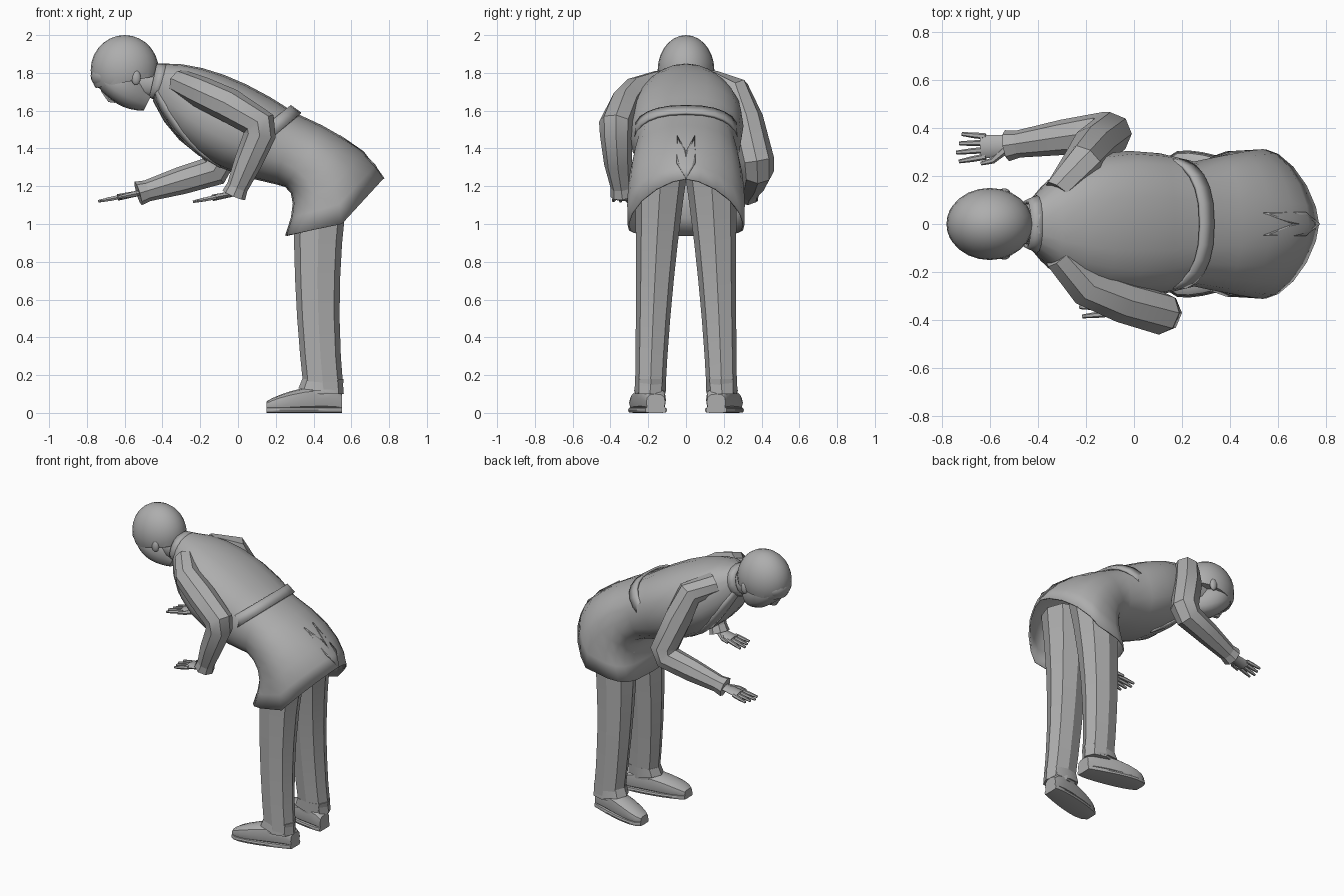
import bpy, bmesh, math
from mathutils import Vector

cube = bpy.data.objects.get("Cube")
if cube:
    bpy.data.objects.remove(cube, do_unlink=True)

GREY = (0.42, 0.42, 0.42, 1)
grey = bpy.data.materials.new("plain_grey")
grey.use_nodes = True
grey.diffuse_color = GREY
grey.node_tree.nodes["Principled BSDF"].inputs["Base Color"].default_value = GREY
SIDEWAYS = Vector((0, 1, 0))
SIDES = {"right": 1, "left": -1}


def finish(name, bm, angle=35, thick=0):
    """Turn a bmesh into a smooth-shaded object with sharp creases."""
    bmesh.ops.recalc_face_normals(bm, faces=bm.faces)
    mesh = bpy.data.meshes.new(name)
    bm.to_mesh(mesh)
    bm.free()
    mesh.materials.append(grey)
    mesh.shade_smooth()
    mesh.set_sharp_from_angle(angle=math.radians(angle))
    ob = bpy.data.objects.new(name, mesh)
    bpy.context.collection.objects.link(ob)
    if thick:
        modifier = ob.modifiers.new("thickness", "SOLIDIFY")
        modifier.thickness = thick
        modifier.offset = -1


def bezier(controls, t):
    """Blend control rows of any length into the row at t."""
    while len(controls) > 1:
        controls = [tuple(a + (b - a) * t for a, b in zip(p, q))
                    for p, q in zip(controls, controls[1:])]
    return controls[0]


def blend(controls, steps):
    return [bezier(controls, i / steps) for i in range(steps + 1)]


def signed_power(value, power):
    return math.copysign(abs(value) ** power, value)


def section(ring, angle, power=0.85, grow=1.0):
    """Point on a ring of top x, top z, bottom x, bottom z, half width, centre y, side sag."""
    top_x, top_z, low_x, low_z, width, centre, sag = ring
    # A sagging ring is pointed at the back and boxy at the front
    power += sag * (0.4 if math.cos(angle) > 0 else -0.35)
    along = signed_power(math.cos(angle), power)
    across = signed_power(math.sin(angle), power)
    top, low = Vector((top_x, centre, top_z)), Vector((low_x, centre, low_z))
    droop = Vector((0.04, 0, -0.09)) * sag * (1 - abs(along))
    return (top + low) / 2 + ((top - low) / 2 * along + SIDEWAYS * width * across) * grow + droop


def skin(bm, rows, closed=True, caps=(True, True)):
    """Bridge rows of points with quads."""
    rows = [[bm.verts.new(point) for point in row] for row in rows]
    count = len(rows[0])
    for near, far in zip(rows, rows[1:]):
        for i in range(count if closed else count - 1):
            j = (i + 1) % count
            bm.faces.new((near[i], near[j], far[j], far[i]))
    for cap, row in zip(caps, (rows[0], rows[-1])):
        if cap and closed:
            bm.faces.new(row)


def loft(name, rings, sides=12, caps=(True, True), mirror=1, power=0.85, **options):
    bm = bmesh.new()
    angles = [math.tau * i / sides for i in range(sides)]
    skin(bm, [[section(ring, a, power) for a in angles] for ring in rings], caps=caps)
    for vert in bm.verts:
        vert.co.y *= mirror
    finish(name, bm, **options)


def tube(name, points, radii, sides=8, flat=1.0):
    """Tube along points with blended radii, optionally flattened."""
    points = [Vector(p) for p in points]
    last = len(points) - 1
    rows = []
    for i, point in enumerate(points):
        before, after = points[max(i - 1, 0)], points[min(i + 1, last)]
        tangent = ((point - before).normalized() + (after - point).normalized()).normalized()
        wide = (SIDEWAYS - tangent * tangent.y).normalized()
        deep = tangent.cross(wide) * flat
        radius = bezier([(r,) for r in radii], i / last)[0]
        angles = [math.tau * k / sides for k in range(sides)]
        rows.append([point + radius * (wide * math.cos(a) + deep * math.sin(a)) for a in angles])
    bm = bmesh.new()
    skin(bm, rows)
    finish(name, bm)


def ball(name, centre, size, cut=None):
    bm = bmesh.new()
    bmesh.ops.create_uvsphere(bm, u_segments=24, v_segments=14, radius=1)
    for vert in bm.verts:
        vert.co = [c + v * s for c, v, s in zip(centre, vert.co, size)]
    if cut:
        geometry = bm.verts[:] + bm.edges[:] + bm.faces[:]
        bmesh.ops.bisect_plane(bm, geom=geometry, plane_co=cut[0], plane_no=cut[1], clear_inner=True)
        bmesh.ops.holes_fill(bm, edges=[edge for edge in bm.edges if edge.is_boundary])
    finish(name, bm)


# Coat: bent torso from collar to waist, then a flared skirt to the hem
waist = (0.3, 1.59, 0.2, 1.21, 0.26, 0, 0)
torso = [(-0.4, 1.85, -0.45, 1.65, 0.1, 0, 0), (-0.1, 1.86, -0.3, 1.3, 0.4, 0, 0), waist]
skirt = [waist, (0.7, 1.42, 0.35, 1.2, 0.32, 0, 0.4), (0.77, 1.24, 0.25, 0.94, 0.31, 0, 1)]
loft("coat", blend(torso, 6) + blend(skirt, 5)[1:], 20, caps=(True, False), thick=0.01)

# Narrow half belt sweeping forward round the back of the waist
belt = [(0.28, 1.63, -0.06, 1.36, 0.275, 0, 0), (0.335, 1.59, 0, 1.3, 0.275, 0, 0)]
bm = bmesh.new()
half_turn = [math.pi * (i / 12 - 0.5) for i in range(13)]
skin(bm, [[section(ring, a) for a in half_turn] for ring in belt], closed=False)
finish("back_belt", bm, thick=0.015)

# Lapels lying on the chest, and folds of the back vent
for word, side in SIDES.items():
    bm = bmesh.new()
    rows = []
    for i in range(6):
        narrow = 1 - i / 6
        spread = [math.pi - side * narrow * k for k in (0.7, 1, 1.3)]
        rows.append([section(bezier(torso, 0.8 * i / 6), a, grow=1.02) for a in spread])
    skin(bm, rows, closed=False)
    finish(word + "_lapel", bm, thick=0.008)
    bm = bmesh.new()
    fold = [(0.35, 0.15), (0.6, 0), (1, 0), (0.75, 0.2)]
    bm.faces.new([bm.verts.new(section(bezier(skirt, t), side * a, grow=1.02)) for t, a in fold])
    finish(word + "_vent_fold", bm, thick=0.008)

# Collar, neck and head
loft("collar", [(-0.43, 1.85, -0.47, 1.67, 0.1, 0, 0), (-0.38, 1.85, -0.43, 1.65, 0.12, 0, 0)],
     16, caps=(False, False), thick=0.015)
loft("neck", [(-0.55, 1.85, -0.55, 1.66, 0.08, 0, 0), (-0.4, 1.82, -0.43, 1.67, 0.085, 0, 0)])
face = [(-0.7, 1.85, -0.75, 1.74, 0.09, 0, 0), (-0.6, 1.9, -0.65, 1.6, 0.19, 0, 0),
        (-0.45, 1.7, -0.5, 1.6, 0.05, 0, 0)]
loft("face", blend(face, 8), 16, angle=50)
ball("hair", (-0.6, 0, 1.815), (0.18, 0.15, 0.185), ((-0.6, 0, 1.75), (-0.2, 0, 1)))
ball("fringe", (-0.68, 0, 1.785), (0.1, 0.115, 0.08))
tube("nose", [(-0.72, 0, 1.71), (-0.68, 0, 1.66), (-0.65, 0, 1.66)], (0.01, 0.02, 0.022), 6)
tube("lips", [(-0.63, 0, 1.65), (-0.6, 0, 1.64)], (0.03, 0.025), 8, 0.4)
for word, side in SIDES.items():
    ball(word + "_ear", (-0.54, side * 0.13, 1.775), (0.025, 0.018, 0.04))

# Legs and shoes, mirrored
leg = [(0.6, 1.3, 0.3, 1.3, 0.14, 0.13, 0), (0.5, 0.7, 0.28, 0.7, 0.09, 0.17, 0),
       (0.56, 0.1, 0.35, 0.1, 0.08, 0.19, 0)]
turn_up = [(0.56, 0.18, 0.34, 0.18, 0.08, 0.185, 0), (0.55, 0.1, 0.32, 0.13, 0.085, 0.19, 0)]
# Shoe stations: distance back, height, half width, sideways splay
stations = blend([(0.55, 0.1, 0.05, 0.16), (0.5, 0.2, 0.07, 0.16),
                  (0.2, 0.1, 0.1, 0.25), (0.15, 0.06, 0.04, 0.24)], 8)
shoe = [(x, high, x, 0.01, wide, splay, 0) for x, high, wide, splay in stations]
sole = [(x, 0.03, x, 0, wide + 0.005, splay, 0) for x, high, wide, splay in stations]
for word, side in SIDES.items():
    loft(word + "_trouser_leg", blend(leg, 6), 8, mirror=side, angle=25)
    loft(word + "_turn_up", turn_up, 8, mirror=side)
    loft(word + "_shoe", shoe, mirror=side, power=0.7)
    loft(word + "_sole", sole, mirror=side, power=0.4)


def hand(word, wrist, aim, inward):
    """Flat palm, four spread fingers and an inward thumb."""
    tube(word + "_palm", [wrist + aim * t for t in (-0.03, 0.05, 0.12)], (0.04, 0.05), 8, 0.35)
    for i in range(4):
        offset = SIDEWAYS * (i - 1.5) * 0.028 * inward
        base = wrist + aim * 0.1 + offset
        tip = base + aim * (0.125 - 0.012 * abs(i - 2)) + offset * 0.35
        tube(f"{word}_finger_{i + 1}", [base, (base + tip) / 2, tip], (0.013, 0.014, 0.008), 6)
    thumb = [wrist + aim * t + SIDEWAYS * inward * s for t, s in ((0.02, 0.02), (0.07, 0.06), (0.12, 0.07))]
    tube(word + "_thumb", thumb, (0.018, 0.008), 6)


# Arms: one drawn back and bent down, one reaching forward
arms = {
    "left": [(-0.31, -0.13, 1.75), (-0.2, -0.26, 1.7), (-0.05, -0.32, 1.63), (0.11, -0.37, 1.53),
             (0.115, -0.37, 1.47), (0.05, -0.36, 1.32), (-0.01, -0.34, 1.18)],
    "right": [(-0.31, 0.13, 1.75), (-0.21, 0.26, 1.7), (-0.17, 0.32, 1.55), (-0.1, 0.375, 1.34),
              (-0.13, 0.38, 1.28), (-0.3, 0.36, 1.23), (-0.5, 0.33, 1.17)],
}
for word, path in arms.items():
    wrist = Vector(path[-1])
    forearm = (wrist - Vector(path[-2])).normalized()
    tube(word + "_sleeve", path, (0.07, 0.12, 0.055))
    tube(word + "_cuff", [wrist - forearm * 0.03, wrist + forearm * 0.03], (0.055, 0.065))
    aim = Vector((-1, -0.05 * SIDES[word], -0.2)).normalized()
    hand(word, wrist + forearm * 0.02, aim, -SIDES[word])
